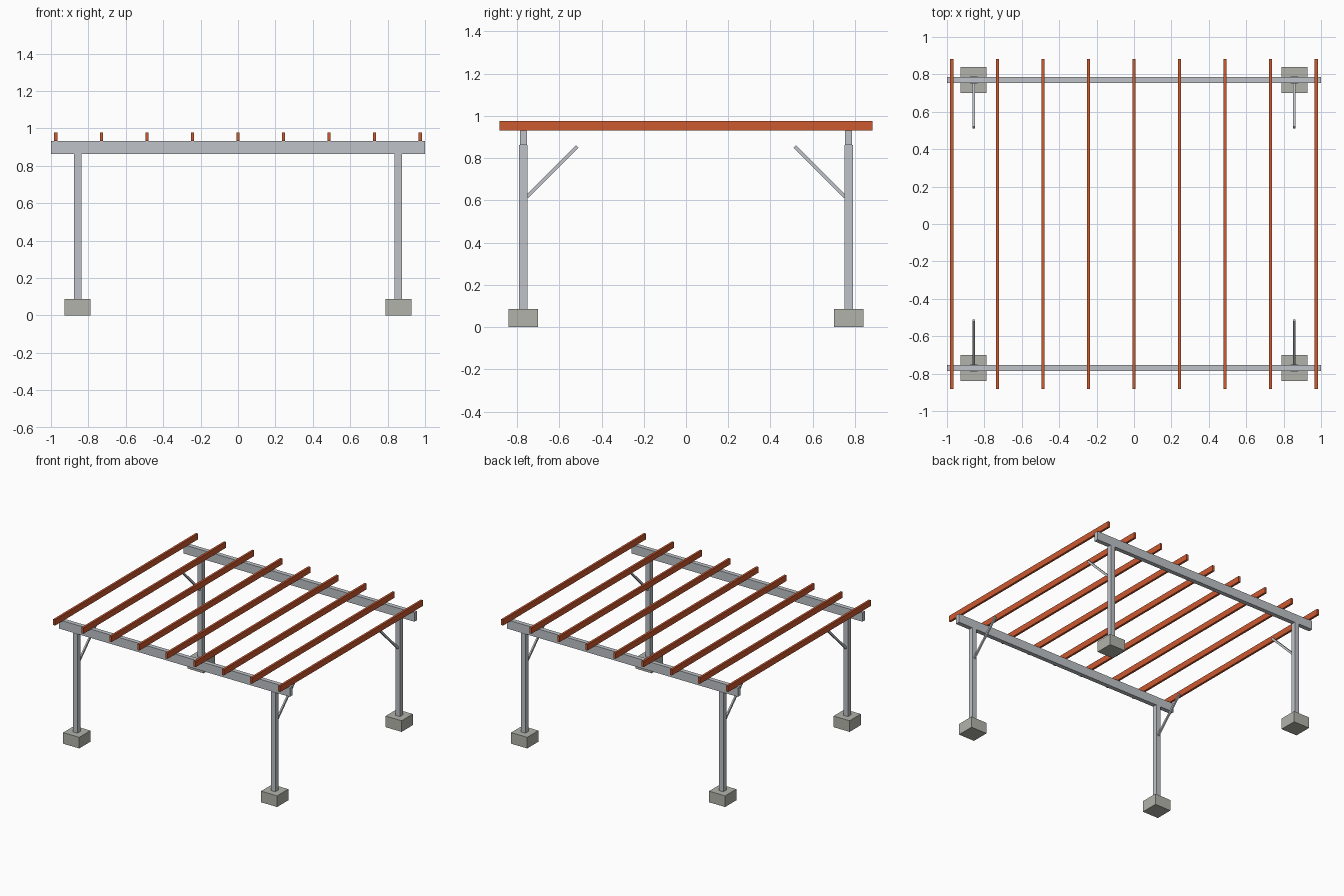
import bpy
from mathutils import Vector

if "Cube" in bpy.data.objects:
    bpy.data.objects.remove(bpy.data.objects["Cube"])

POST_X, POST_Y = 0.857, 0.77      # post grid
FOOT_H, BEAM_Z0, BEAM_Z1, TOP = 0.087, 0.862, 0.931, 0.977


def material(name, color):
    m = bpy.data.materials.new(name)
    m.diffuse_color = color
    m.use_nodes = True
    m.node_tree.nodes["Principled BSDF"].inputs["Base Color"].default_value = m.diffuse_color
    return m


steel = material("galvanised_steel", (0.52, 0.55, 0.58, 1))
concrete = material("concrete", (0.45, 0.45, 0.41, 1))
red = material("red_primer", (0.60, 0.10, 0.03, 1))


def box(name, center, size, mat):
    bpy.ops.mesh.primitive_cube_add(size=1, location=center)
    ob = bpy.context.object
    ob.name = name
    ob.scale = size
    ob.data.materials.append(mat)
    return ob


def bar(name, a, b, width, depth, mat):
    """Rectangular bar running from a to b."""
    a, b = Vector(a), Vector(b)
    ob = box(name, (a + b) / 2, (width, depth, (b - a).length), mat)
    # bar lies in the YZ plane, so a rotation about X is enough
    d = b - a
    ob.rotation_euler = (Vector((d.z, d.y)).angle_signed(Vector((1, 0))), 0, 0)
    return ob


# the signed angle convention is normalised by building the rotation directly
def brace(name, x, a, b):
    ob = bar(name, (x, *a), (x, *b), 0.012, 0.016, steel)
    d = Vector((0, b[0] - a[0], b[1] - a[1]))
    ob.rotation_euler = d.to_track_quat('Z', 'X').to_euler()
    ob.scale = (0.016, 0.012, d.length) if abs((ob.rotation_euler.to_matrix() @ Vector((1, 0, 0))).x) < 0.5 else (0.012, 0.016, d.length)


for sy, side in ((-1, "front"), (1, "back")):
    y = sy * POST_Y
    # long beam over each pair of posts
    box(f"{side}_beam", (0, y, (BEAM_Z0 + BEAM_Z1) / 2), (2, 0.034, BEAM_Z1 - BEAM_Z0), steel)
    for sx, hand in ((-1, "left"), (1, "right")):
        x = sx * POST_X
        # footing, post and diagonal brace
        box(f"{side}_{hand}_footing", (x, y, FOOT_H / 2), (0.139, 0.139, FOOT_H), concrete)
        box(f"{side}_{hand}_post", (x, y, (FOOT_H + BEAM_Z0) / 2), (0.039, 0.039, BEAM_Z0 - FOOT_H), steel)
        brace(f"{side}_{hand}_brace", x, (sy * 0.753, 0.617), (sy * 0.515, 0.855))

# nine purlins across the beams
for i in range(9):
    x = -0.974 + i * 0.2435
    box(f"purlin_{i + 1}", (x, 0, (BEAM_Z1 + TOP) / 2), (0.017, 1.766, TOP - BEAM_Z1), red)
